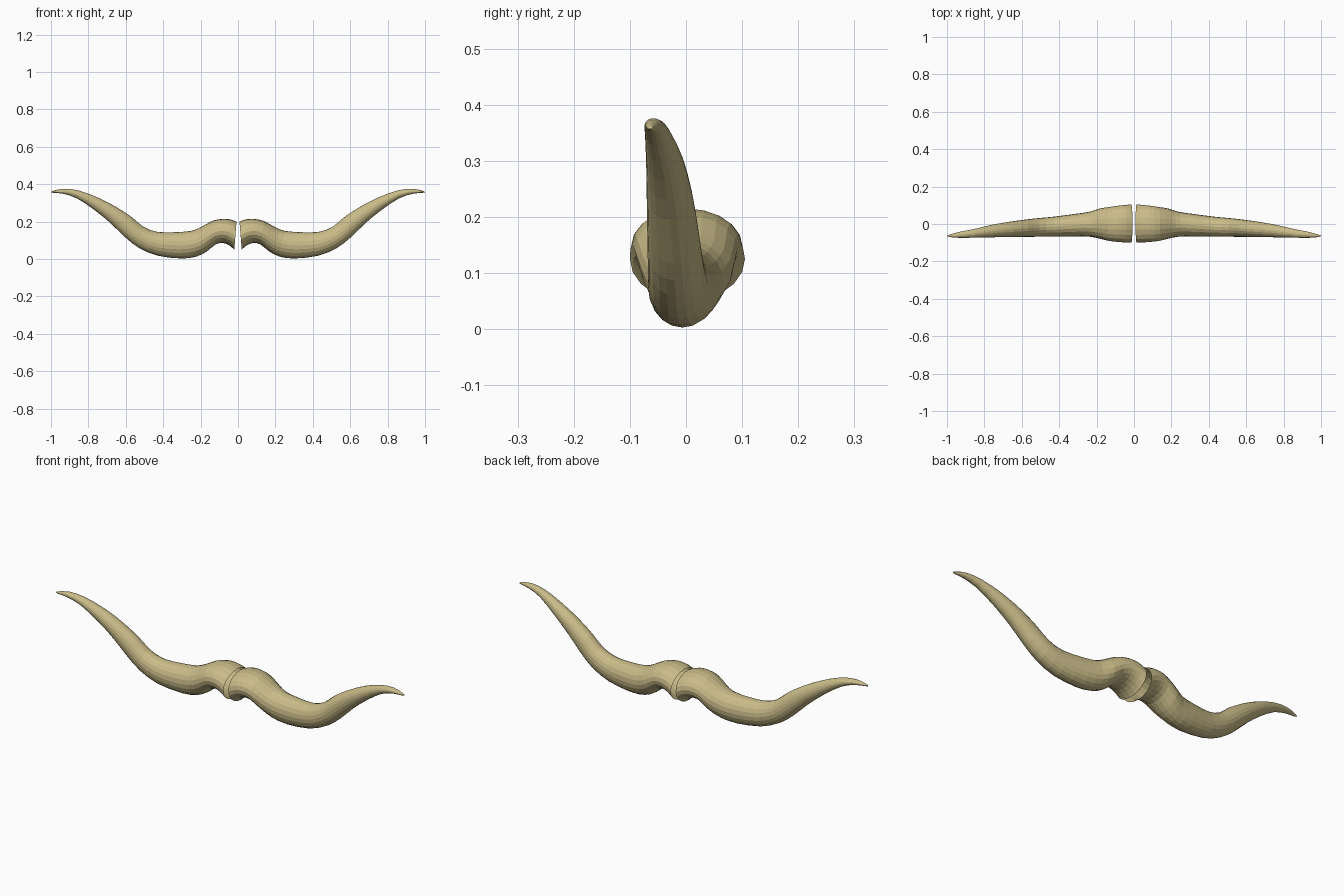
import bpy, bmesh, math
from mathutils import Vector

if "Cube" in bpy.data.objects:
    bpy.data.objects.remove(bpy.data.objects["Cube"])

SIDES = 20
STEPS = 2

# Horn stations: upper edge x, z; lower edge x, z; back y; front y
STATIONS = [
    (0.008, 0.200, 0.020, 0.050, 0.105, -0.100),
    (0.040, 0.212, 0.045, 0.072, 0.102, -0.099),
    (0.085, 0.215, 0.080, 0.086, 0.098, -0.096),
    (0.140, 0.203, 0.120, 0.078, 0.091, -0.091),
    (0.200, 0.170, 0.165, 0.042, 0.083, -0.079),
    (0.250, 0.151, 0.220, 0.014, 0.066, -0.068),
    (0.330, 0.144, 0.300, 0.003, 0.054, -0.067),
    (0.430, 0.145, 0.430, 0.018, 0.039, -0.068),
    (0.505, 0.172, 0.530, 0.060, 0.031, -0.068),
    (0.565, 0.222, 0.605, 0.118, 0.023, -0.069),
    (0.645, 0.275, 0.685, 0.195, 0.012, -0.070),
    (0.745, 0.327, 0.770, 0.264, -0.004, -0.071),
    (0.850, 0.366, 0.862, 0.325, -0.027, -0.073),
    (0.930, 0.376, 0.935, 0.349, -0.042, -0.074),
    (0.985, 0.366, 0.985, 0.354, -0.056, -0.070),
    (0.997, 0.361, 0.997, 0.356, -0.060, -0.066),
]


def smooth_stations(pts, steps):
    """Catmull-Rom interpolation along the horn."""
    out = []
    last = len(pts) - 1
    for i in range(last):
        a, b, c, d = (pts[max(0, min(last, i + k))] for k in (-1, 0, 1, 2))
        for s in range(steps):
            t = s / steps
            out.append([0.5 * (2 * q + (r - p) * t + (2 * p - 5 * q + 4 * r - w) * t * t
                               + (3 * q - p - 3 * r + w) * t ** 3)
                        for p, q, r, w in zip(a, b, c, d)])
    out.append(list(pts[-1]))
    return out


bone = bpy.data.materials.new("horn_tan")
bone.diffuse_color = (0.59, 0.50, 0.25, 1)
bone.use_nodes = True
bone.node_tree.nodes["Principled BSDF"].inputs["Base Color"].default_value = bone.diffuse_color


def build_horn(name, side):
    bm = bmesh.new()
    rings = []
    for tx, tz, bx, bz, yb, yf in smooth_stations(STATIONS, STEPS):
        mid = Vector(((tx + bx) / 2, (yb + yf) / 2, (tz + bz) / 2))
        up = Vector(((tx - bx) / 2, 0, (tz - bz) / 2))
        across = Vector((0, (yb - yf) / 2, 0))
        ring = []
        for k in range(SIDES):
            a = 2 * math.pi * k / SIDES
            p = mid + up * math.cos(a) + across * math.sin(a)
            p.x *= side
            ring.append(bm.verts.new(p))
        rings.append(ring)
    # Skin between the rings; the root stays open
    for r0, r1 in zip(rings, rings[1:]):
        for k in range(SIDES):
            n = (k + 1) % SIDES
            bm.faces.new((r0[k], r0[n], r1[n], r1[k]))
    # Pointed tip
    tip = bm.verts.new((side, -0.063, 0.357))
    for k in range(SIDES):
        bm.faces.new((rings[-1][k], rings[-1][(k + 1) % SIDES], tip))
    # Outward normals
    if side > 0:
        bmesh.ops.reverse_faces(bm, faces=list(bm.faces))
    bm.normal_update()
    me = bpy.data.meshes.new(name)
    bm.to_mesh(me)
    bm.free()
    me.materials.append(bone)
    bpy.context.collection.objects.link(bpy.data.objects.new(name, me))


build_horn("right_horn", 1)
build_horn("left_horn", -1)
